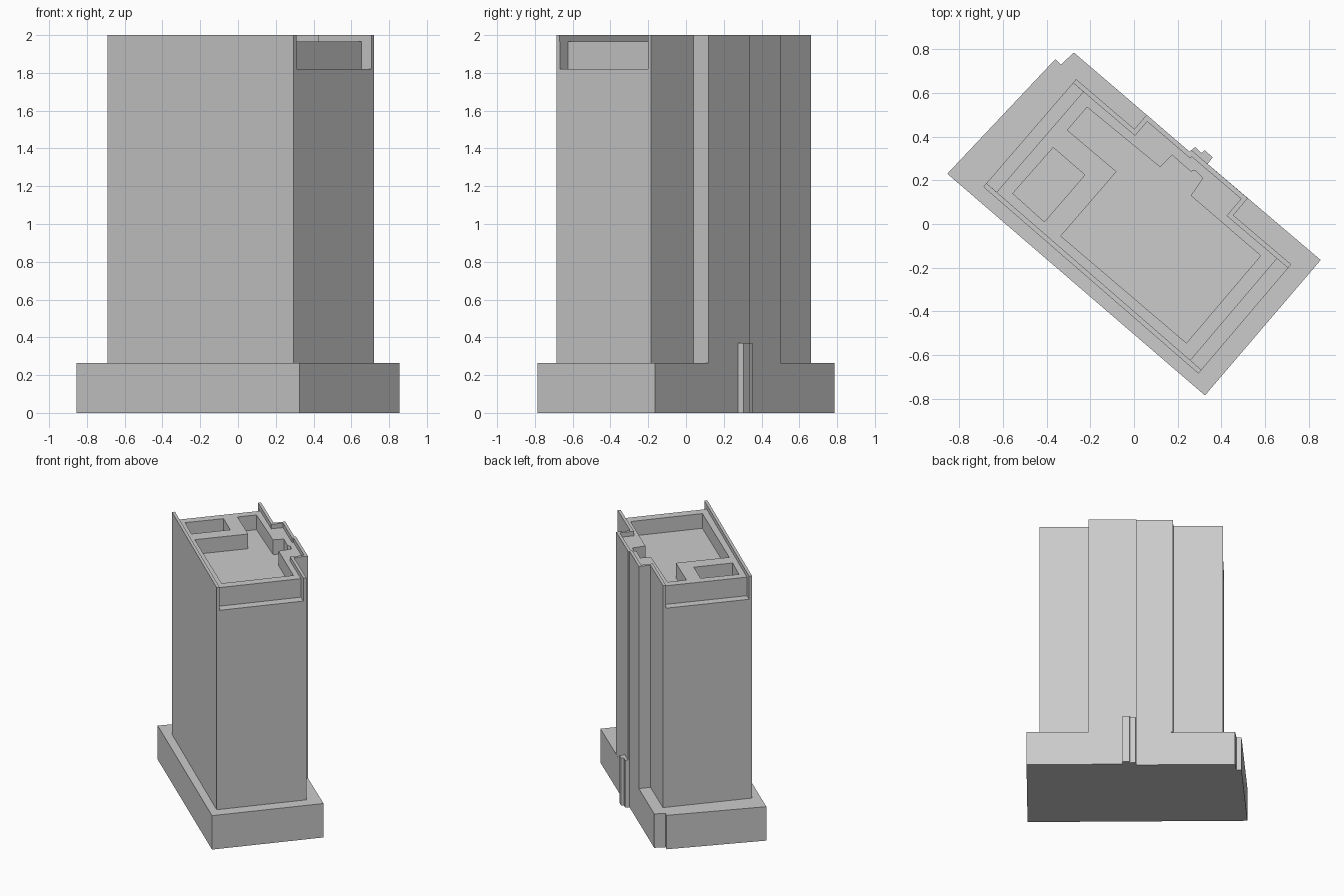
import bpy
import bmesh
from mathutils import Vector

cube = bpy.data.objects.get("Cube")
if cube:
    bpy.data.objects.remove(cube, do_unlink=True)

grey = bpy.data.materials.new("plain_grey")
grey.use_nodes = True
colour = (0.6, 0.6, 0.6, 1)
grey.diffuse_color = colour
grey.node_tree.nodes["Principled BSDF"].inputs["Base Color"].default_value = colour


def prism(name, loops, low, high):
    """Upright prism; the first loop is the outline, further loops are holes."""
    bm = bmesh.new()
    rims = {low: [], high: []}
    for loop in loops:
        rings = {z: [bm.verts.new((p[0], p[1], z)) for p in loop] for z in rims}
        for i in range(len(loop)):
            a, b = rings[low][i - 1], rings[low][i]
            c, d = rings[high][i], rings[high][i - 1]
            bm.faces.new((a, b, c, d))
            rims[low].append(bm.edges.get((a, b)))
            rims[high].append(bm.edges.get((c, d)))
    for z, edges in rims.items():
        bmesh.ops.triangle_fill(bm, edges=edges, use_beauty=True,
                                normal=(0, 0, 1 if z == high else -1))
    bmesh.ops.recalc_face_normals(bm, faces=bm.faces)
    mesh = bpy.data.meshes.new(name)
    bm.to_mesh(mesh)
    bm.free()
    mesh.materials.append(grey)
    obj = bpy.data.objects.new(name, mesh)
    bpy.context.collection.objects.link(obj)
    return obj


def strip(path, width):
    """Outline of a wall of even width on the left of a path."""
    pts = [Vector(p) for p in path]
    inner = []
    for i, p in enumerate(pts):
        dirs = []
        if i > 0:
            dirs.append((p - pts[i - 1]).normalized())
        if i < len(pts) - 1:
            dirs.append((pts[i + 1] - p).normalized())
        normals = [Vector((-d.y, d.x)) for d in dirs]
        mid = sum(normals, Vector((0, 0))).normalized()
        inner.append(p + mid * width / mid.dot(normals[0]))
    return pts + inner[::-1]


BASE_TOP, LEDGE, PIT_FLOOR, ROOF, TOP = 0.265, 1.82, 1.85, 1.965, 2.0
LIP = 0.022

# Podium with a corner notch and a slight jog in its back wall
jog = [(0.262, 0.339), (0.255, 0.331)]
podium = [(-0.855, 0.23), (0.325, -0.785), (0.855, -0.165), *jog,
          (-0.275, 0.785), (-0.335, 0.73), (-0.36, 0.755)]
prism("podium", [podium], 0, BASE_TOP)

# Tower shaft, whose middle bay is flush with the back of the podium
front_side = [(-0.69, 0.17), (0.295, -0.685)]
back_side = [(0.72, -0.185), (0.455, 0.04), (0.521, 0.118), *jog,
             (0.058, 0.5), (0.002, 0.435), (-0.265, 0.663)]
prism("tower_shaft", [front_side + back_side], BASE_TOP, LEDGE)


# Crown with a wide recess in each end
def recess(start, end, depth):
    start, end = Vector(start), Vector(end)
    along = (end - start).normalized()
    inward = Vector((-along.y, along.x)) * depth
    a, b = start + along * LIP, end - along * LIP
    return [a, a + inward, b + inward, b]


crown = (front_side + recess(front_side[1], back_side[0], 0.067)
         + back_side + recess(back_side[-1], front_side[0], 0.062))
prism("crown_floor", [crown], LEDGE, PIT_FLOOR)

# Roof deck with two sunken wells
small_well = [(-0.37, 0.35), (-0.225, 0.225), (-0.41, 0.01), (-0.555, 0.14)]
large_well = [(-0.215, 0.535), (-0.305, 0.43), (-0.08, 0.24), (-0.335, -0.055),
              (0.24, -0.545), (0.58, -0.145), (0.26, 0.13), (0.315, 0.21),
              (0.28, 0.245), (0.26, 0.24), (0.175, 0.315), (0.12, 0.26)]
prism("roof_deck", [crown, small_well, large_well], PIT_FLOOR, ROOF)

# Thin parapets along both long sides
prism("front_parapet", [strip(front_side, LIP)], ROOF, TOP)
prism("back_parapet", [strip(back_side, LIP)], ROOF, TOP)

# Low stepped pier on the back wall
pier = [(0.255, 0.331), (0.28, 0.352), (0.308, 0.325), (0.325, 0.338),
        (0.36, 0.305), (0.335, 0.272)]
prism("back_pier", [pier], 0, 0.37)
